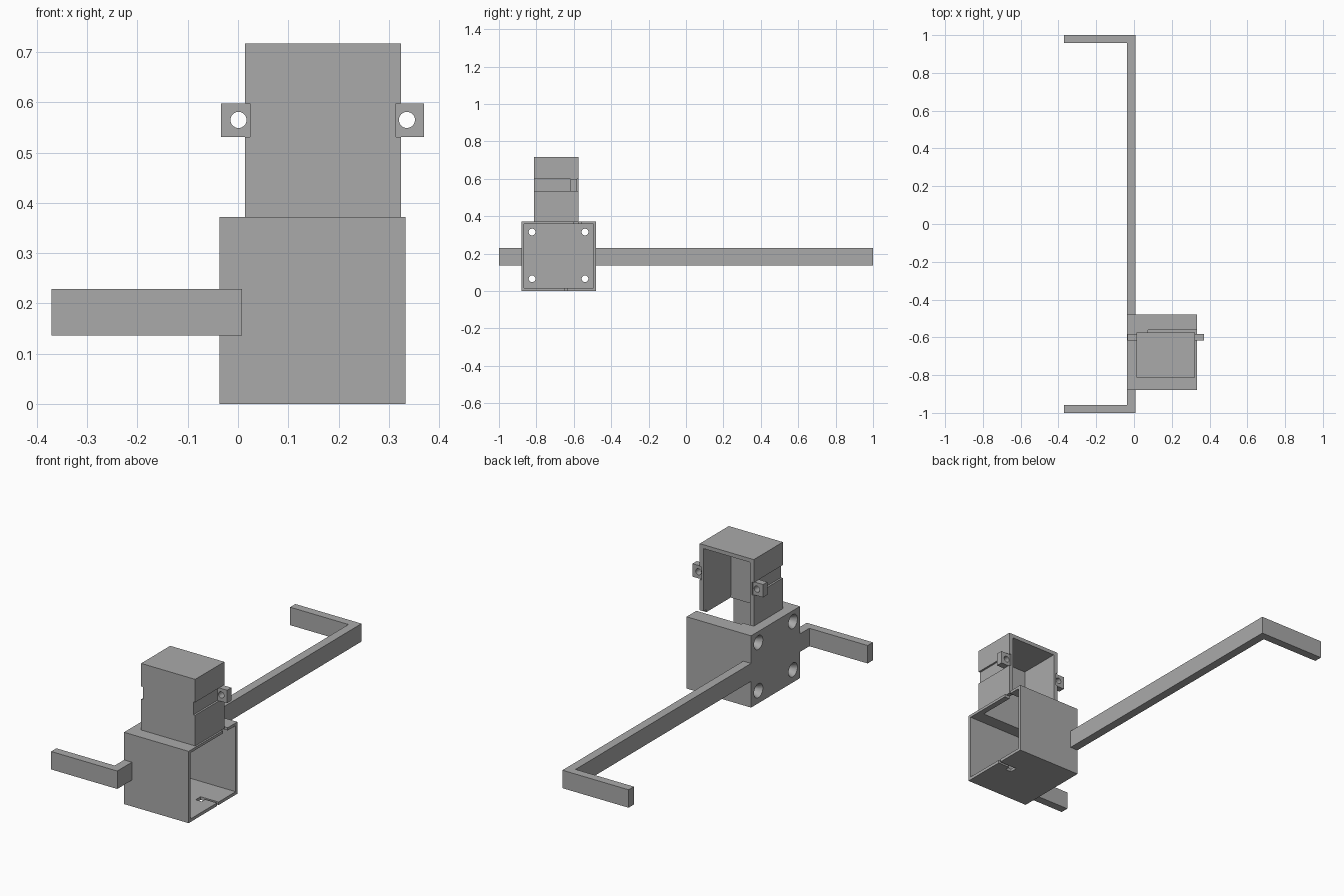
import bpy
from mathutils import Vector

default = bpy.data.objects.get("Cube")
if default:
    bpy.data.objects.remove(default, do_unlink=True)

grey = bpy.data.materials.new("plain grey")
grey.use_nodes = True
colour = (0.4, 0.4, 0.4, 1)
grey.diffuse_color = colour
grey.node_tree.nodes["Principled BSDF"].inputs["Base Color"].default_value = colour


def block(name, low, high):
    """Box between two opposite corners."""
    low, high = Vector(low), Vector(high)
    bpy.ops.mesh.primitive_cube_add(size=1, location=(low + high) / 2)
    ob = bpy.context.object
    ob.name = name
    ob.scale = high - low
    bpy.ops.object.transform_apply(location=True, rotation=False, scale=True)
    ob.data.materials.append(grey)
    return ob


def rod(centre, axis, r1, r2, depth):
    """Round cutter along an axis, r1 at its start and r2 at its end."""
    bpy.ops.mesh.primitive_cone_add(vertices=32, radius1=r1, radius2=r2,
                                    depth=depth, location=centre)
    ob = bpy.context.object
    ob.name = "hole_cutter"
    ob.rotation_euler = Vector(axis).to_track_quat("Z", "Y").to_euler()
    ob.data.materials.append(grey)
    return ob


def cut(target, cutters):
    """Subtract the cutters and discard them."""
    bpy.context.view_layer.update()
    bpy.context.view_layer.objects.active = target
    for c in cutters:
        mod = target.modifiers.new("cut", "BOOLEAN")
        mod.operation = "DIFFERENCE"
        mod.solver = "EXACT"
        mod.object = c
        bpy.ops.object.modifier_apply(modifier=mod.name)
        bpy.data.objects.remove(c, do_unlink=True)


def smooth(ob):
    bpy.ops.object.select_all(action="DESELECT")
    ob.select_set(True)
    bpy.context.view_layer.objects.active = ob
    bpy.ops.object.shade_smooth_by_angle(angle=0.6)


# Lower box, open to the left, with a thick mounting wall
box = block("lower_box", (-0.037, -0.88, 0), (0.333, -0.48, 0.372))
cutters = [
    block("cavity", (0.008, -0.865, 0.016), (0.4, -0.495, 0.358)),
    # Passage up into the housing and the notch behind it
    block("passage", (0.035, -0.798, 0.3), (0.303, -0.575, 0.4)),
    block("notch", (0.074, -0.6, 0.3), (0.4, -0.56, 0.4)),
    # Cable slit and its end hole in the floor
    block("slit", (0.25, -0.647, -0.1), (0.4, -0.635, 0.1)),
    block("slit_end", (0.23, -0.675, -0.1), (0.265, -0.635, 0.1)),
]
# Countersunk screw holes
for y in (-0.823, -0.54):
    for z in (0.065, 0.315):
        cutters.append(rod((-0.02, y, z), (1, 0, 0), 0.018, 0.018, 0.2))
        cutters.append(rod((-0.025, y, z), (1, 0, 0), 0.043, 0.017, 0.05))
cut(box, cutters)
smooth(box)

# Upper housing, open at the back, with a groove along each side
housing = block("upper_housing", (0.014, -0.813, 0.372), (0.324, -0.575, 0.717))
cut(housing, [
    block("cavity", (0.037, -0.798, 0.3), (0.301, -0.5, 0.697)),
    block("left_groove", (0.314, -0.9, 0.531), (0.4, -0.5, 0.598)),
    block("right_groove", (-0.1, -0.9, 0.531), (0.024, -0.5, 0.598)),
])

# Screw tabs standing out of the grooves
for name, x0, x1, hole_x in (("right_tab", -0.034, 0.024, 0.001),
                             ("left_tab", 0.314, 0.37, 0.336)):
    tab = block(name, (x0, -0.617, 0.531), (x1, -0.582, 0.598))
    cut(tab, [rod((hole_x, -0.6, 0.565), (0, 1, 0), 0.016, 0.016, 0.2)])
    smooth(tab)

# Long rail on both sides of the box, with an arm at each end
for name, y0, y1 in (("front_rail", -1, -0.88), ("back_rail", -0.48, 1)):
    block(name, (-0.037, y0, 0.136), (0.008, y1, 0.229))
for name, y0, y1 in (("front_arm", -1, -0.957), ("back_arm", 0.957, 1)):
    block(name, (-0.371, y0, 0.136), (-0.037, y1, 0.229))
